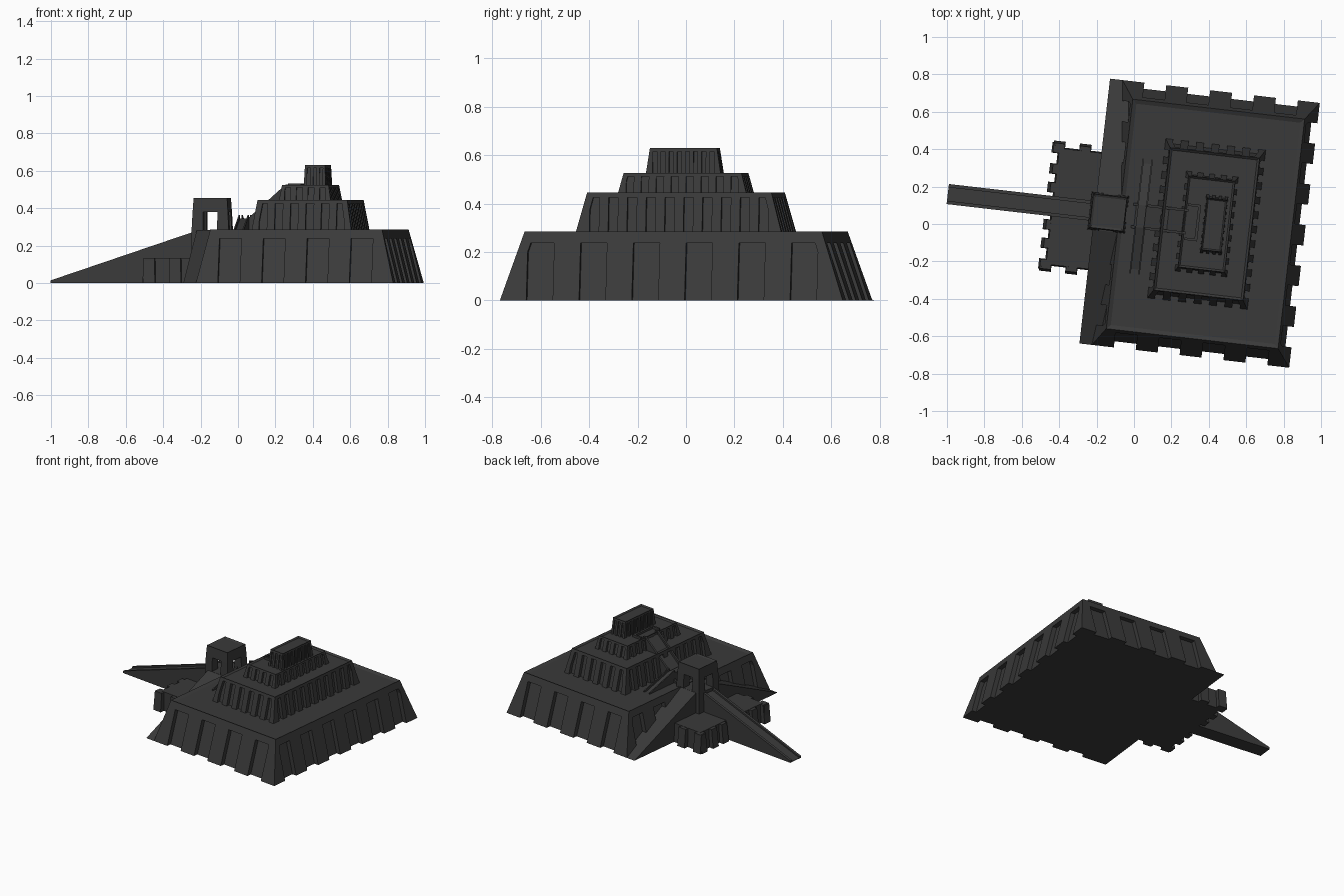
import bpy, bmesh, math
from mathutils import Matrix

if "Cube" in bpy.data.objects:
    bpy.data.objects.remove(bpy.data.objects["Cube"])

# Whole temple is turned slightly clockwise about its stepped core
PLACE = Matrix.Translation((0.388, 0, 0)) @ Matrix.Rotation(math.radians(-6.6), 4, 'Z')

stone = bpy.data.materials.new("dark stone")
stone.diffuse_color = (0.042, 0.042, 0.042, 1)
stone.use_nodes = True
stone.node_tree.nodes["Principled BSDF"].inputs["Base Color"].default_value = stone.diffuse_color


def finish(bm, name):
    bmesh.ops.recalc_face_normals(bm, faces=bm.faces)
    me = bpy.data.meshes.new(name)
    bm.to_mesh(me)
    bm.free()
    me.materials.append(stone)
    ob = bpy.data.objects.new(name, me)
    ob.matrix_world = PLACE
    bpy.context.collection.objects.link(ob)


def frustum(bm, r0, z0, r1, z1, rim=0, sink=0.01):
    """Solid between two rectangles (x0, x1, y0, y1), optionally with a sunken top."""
    rings = []
    for (x0, x1, y0, y1), z in ((r0, z0), (r1, z1)):
        rings.append([bm.verts.new(p) for p in
                      ((x0, y0, z), (x1, y0, z), (x1, y1, z), (x0, y1, z))])
    a, b = rings
    bm.faces.new(a[::-1])
    top = bm.faces.new(b)
    for i in range(4):
        j = (i + 1) % 4
        bm.faces.new((a[i], a[j], b[j], b[i]))
    if rim:
        bm.normal_update()
        bmesh.ops.inset_region(bm, faces=[top], thickness=rim, use_even_offset=True)
        for v in top.verts:
            v.co.z -= sink


def prism(bm, profile, lo, hi, axis):
    """Extrude a (distance, z) profile across the other horizontal axis."""
    def ring(w):
        return [bm.verts.new((d, w, z) if axis == 'x' else (w, d, z)) for d, z in profile]
    a, b = ring(lo), ring(hi)
    bm.faces.new(a)
    bm.faces.new(b[::-1])
    for i in range(len(a)):
        j = (i + 1) % len(a)
        bm.faces.new((a[i], b[i], b[j], a[j]))


def lerp(r0, r1, t):
    return tuple(p + (q - p) * t for p, q in zip(r0, r1))


def shrink(r, d):
    return (r[0] + d, r[1] - d, r[2] + d, r[3] - d)


def rect(cx, w, h):
    return (cx - w / 2, cx + w / 2, -h / 2, h / 2)


def buttress_spans(lo, hi, corner, n):
    """Buttress intervals leaving n equal recesses between two corner piers."""
    seg = (hi - lo - 2 * corner) / (2 * n - 1)
    spans = [(lo, lo + corner)]
    for i in range(n - 1):
        s = lo + corner + seg * (2 * i + 1)
        spans.append((s, s + seg))
    return spans + [(hi - corner, hi)]


def tier(name, r0, z0, r1, z1, band, nx, ny, depth, rim):
    """Battered tier: recessed core, top band and a row of buttresses on each side."""
    bm = bmesh.new()
    zl = z1 - band
    rl = lerp(r0, r1, (zl - z0) / (z1 - z0))
    frustum(bm, shrink(r0, depth), z0, shrink(rl, depth), zl + 0.002)
    frustum(bm, rl, zl, r1, z1, rim)
    for axis, n in ((0, nx), (1, ny)):
        k, o = axis * 2, 2 - axis * 2
        lo, hi = r0[k], r0[k + 1]
        inset = max(r1[k] - lo, hi - r1[k + 1])
        corner = max((hi - lo) / (2 * n + 1), inset + 0.012)
        for s, e in buttress_spans(lo, hi, corner, n):
            for side in (0, 1):
                rr = []
                for r in (r0, rl):
                    q = [0, 0, 0, 0]
                    q[k], q[k + 1] = max(s, r[k]), min(e, r[k + 1])
                    face = r[o + side]
                    back = face + (1 - 2 * side) * depth * 1.3
                    q[o], q[o + 1] = min(face, back), max(face, back)
                    rr.append(q)
                frustum(bm, rr[0], z0, rr[1], zl)
    finish(bm, name)


# Four stacked tiers
tier("base_tier", (-0.535, 0.527, -0.7125, 0.7125), 0,
     (-0.4685, 0.4565, -0.6175, 0.6175), 0.285, 0.048, 4, 6, 0.033, 0.022)
tier("second_tier", rect(0, 0.54, 0.86), 0.27, rect(0, 0.482, 0.766), 0.445,
     0.02, 6, 10, 0.024, 0.012)
tier("third_tier", rect(0, 0.282, 0.54), 0.43, rect(0, 0.25, 0.49), 0.525,
     0.014, 4, 8, 0.016, 0.01)
tier("shrine", rect(0.04, 0.118, 0.315), 0.51, rect(0.04, 0.108, 0.278), 0.63,
     0.016, 3, 8, 0.009, 0.008)

# Gatehouse: podium, four piers and a roof block
bm = bmesh.new()
GX = -0.529
frustum(bm, rect(GX, 0.206, 0.206), 0, rect(GX, 0.2, 0.2), 0.282)
low, mid, top = rect(GX, 0.2, 0.2), rect(GX, 0.19, 0.19), rect(GX, 0.18, 0.18)
for sx in (0, 1):
    for sy in (0, 1):
        pier = []
        for r in (low, mid):
            xs = sorted((r[sx], GX + (2 * sx - 1) * 0.038))
            ys = sorted((r[2 + sy], (2 * sy - 1) * 0.04))
            pier.append((*xs, *ys))
        frustum(bm, pier[0], 0.28, pier[1], 0.382)
frustum(bm, mid, 0.38, top, 0.455, 0.012, 0.006)
finish(bm, "gatehouse")

# Long straight approach ramp with side rails
bm = bmesh.new()
prism(bm, [(-1.393, 0), (-1.393, 0.004), (-0.62, 0.262), (-0.62, 0)], -0.05, 0.05, 'x')
for s in (-1, 1):
    lo, hi = sorted((s * 0.036, s * 0.054))
    prism(bm, [(-1.393, 0), (-1.393, 0.014), (-0.62, 0.275), (-0.62, 0)], lo, hi, 'x')
finish(bm, "approach_ramp")

# Side ramps climbing along the gate wall
for s, side in ((-1, "front"), (1, "back")):
    bm = bmesh.new()
    prism(bm, [(s * 0.7125, 0), (s * 0.095, 0.283), (s * 0.095, 0)], -0.602, -0.45, 'y')
    finish(bm, side + "_side_ramp")

# Low bastion crossing under the ramp, with buttresses
bm = bmesh.new()
frustum(bm, (-0.835, -0.53, -0.318, 0.318), 0, (-0.828, -0.53, -0.312, 0.312), 0.135)
for s in (-1, 1):
    for y in (0.1, 0.2, 0.312):
        frustum(bm, (-0.868, -0.80, s * y - 0.028, s * y + 0.028), 0,
                (-0.852, -0.80, s * y - 0.026, s * y + 0.026), 0.134)
    for x in (-0.83, -0.69):
        a, b = sorted((s * 0.29, s * 0.35))
        c, d = sorted((s * 0.29, s * 0.337))
        frustum(bm, (x - 0.032, x + 0.032, a, b), 0, (x - 0.03, x + 0.03, c, d), 0.133)
finish(bm, "low_bastion")

# Central upper stair with rails, from the terrace to the third tier
bm = bmesh.new()
prism(bm, [(-0.39, 0.27), (-0.115, 0.52), (-0.115, 0.27)], -0.06, 0.06, 'x')
for s in (-1, 1):
    lo, hi = sorted((s * 0.054, s * 0.068))
    prism(bm, [(-0.40, 0.27), (-0.40, 0.282), (-0.125, 0.528), (-0.105, 0.528),
               (-0.105, 0.27)], lo, hi, 'x')
finish(bm, "upper_stair")

# Side flights on the terrace, each between two thin rails
bm = bmesh.new()
for s in (-1, 1):
    prism(bm, [(s * 0.30, 0.27), (s * 0.06, 0.345), (s * 0.06, 0.27)], -0.375, -0.33, 'y')
    for x in (-0.38, -0.332):
        prism(bm, [(s * 0.31, 0.27), (s * 0.31, 0.283), (s * 0.06, 0.363), (s * 0.06, 0.27)],
              x, x + 0.008, 'y')
frustum(bm, (-0.375, -0.33, -0.06, 0.06), 0.27, (-0.375, -0.33, -0.06, 0.06), 0.342)
finish(bm, "terrace_flights")

# Low porch walls in front of the shrine
bm = bmesh.new()
for s in (-1, 1):
    lo, hi = sorted((s * 0.085, s * 0.098))
    frustum(bm, (-0.11, -0.04, lo, hi), 0.51, (-0.11, -0.04, lo, hi), 0.532)
frustum(bm, (-0.055, -0.04, -0.095, 0.095), 0.51, (-0.055, -0.04, -0.095, 0.095), 0.53)
finish(bm, "shrine_porch")
